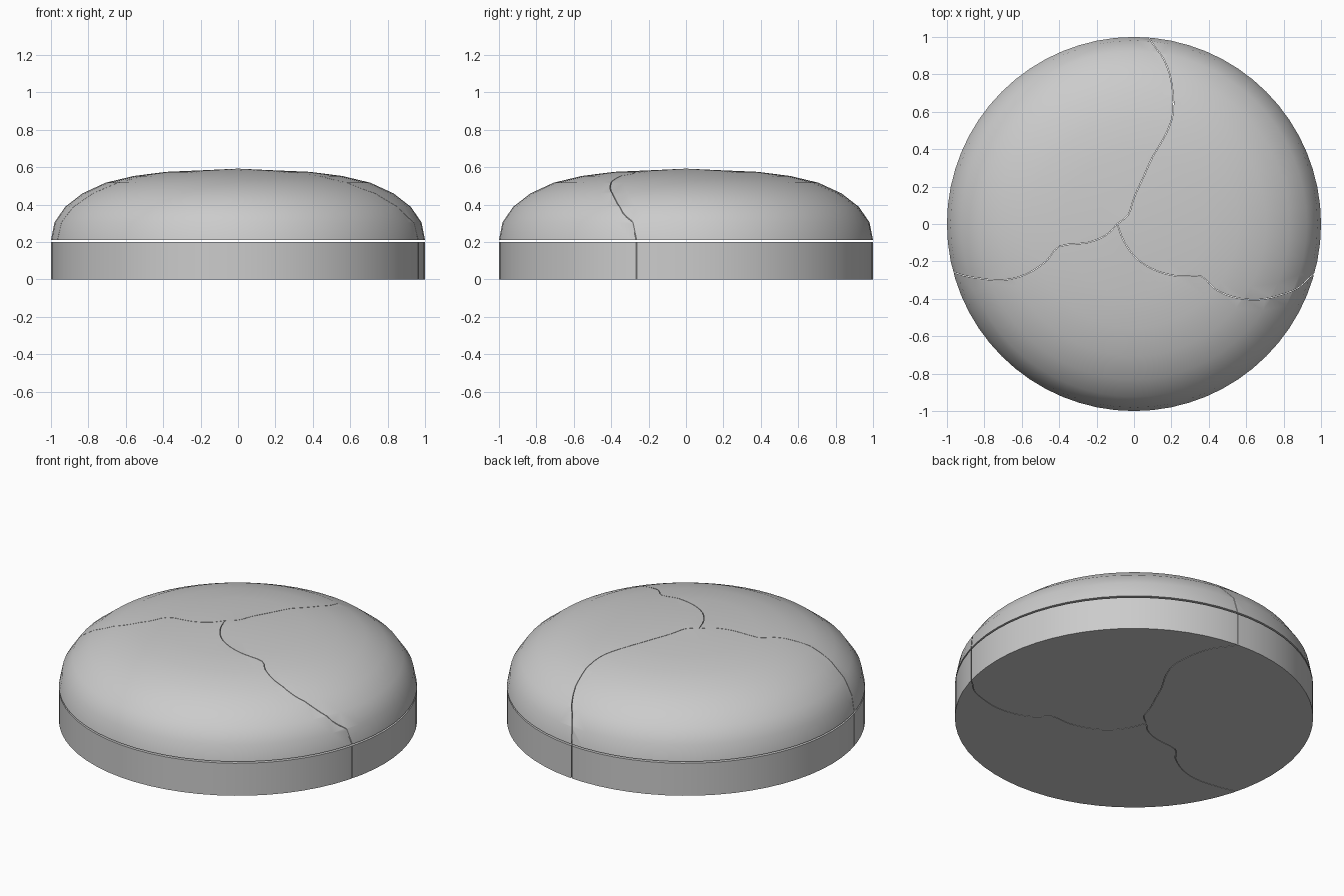
import bpy, bmesh, math
from mathutils import Vector

if "Cube" in bpy.data.objects:
    bpy.data.objects.remove(bpy.data.objects["Cube"])

SEG = 64
GAP = 0.0015

# seam paths from the meeting point to beyond the rim, counter-clockwise order
right_seam = [(-.09, 0), (-.05, -.1), (.02, -.19), (.12, -.25), (.24, -.28), (.36, -.28),
              (.43, -.345), (.53, -.39), (.66, -.405), (.78, -.38), (.88, -.34), (.97, -.26), (1.2, -.12)]
back_seam = [(-.09, 0), (-.03, .05), (0, .14), (.05, .25), (.1, .36), (.17, .48),
             (.21, .6), (.2, .76), (.16, .88), (.09, .98), (-.03, 1.2)]
left_seam = [(-.09, 0), (-.15, -.06), (-.25, -.1), (-.4, -.12), (-.47, -.2), (-.58, -.27),
             (-.7, -.3), (-.83, -.29), (-.96, -.26), (-1.2, -.16)]
seams = [right_seam, back_seam, left_seam]


def new_object(name, bm):
    bmesh.ops.recalc_face_normals(bm, faces=bm.faces[:])
    me = bpy.data.meshes.new(name)
    bm.to_mesh(me)
    bm.free()
    ob = bpy.data.objects.new(name, me)
    bpy.context.collection.objects.link(ob)
    return ob


def smooth_path(pts, n=3):
    v = [Vector(p) for p in pts]
    v = [2 * v[0] - v[1]] + v + [2 * v[-1] - v[-2]]
    out = []
    for a, b, c, d in zip(v, v[1:], v[2:], v[3:]):
        for k in range(n):
            t = k / n
            out.append(.5 * (2 * b + (c - a) * t + (2 * a - 5 * b + 4 * c - d) * t * t
                             + (3 * b - a - 3 * c + d) * t ** 3))
    return out + [v[-2]]


def turned(name, profile):
    """Closed solid of revolution from (radius, height) points."""
    bm = bmesh.new()
    rings = []
    for r, z in profile:
        if r == 0:
            rings.append([bm.verts.new((0, 0, z))] * SEG)
        else:
            rings.append([bm.verts.new((r * math.cos(math.tau * i / SEG),
                                        r * math.sin(math.tau * i / SEG), z)) for i in range(SEG)])
    bm.faces.new(rings[0][::-1])
    for a, b in zip(rings, rings[1:]):
        for i in range(SEG):
            j = (i + 1) % SEG
            bm.faces.new(list(dict.fromkeys((a[i], a[j], b[j], b[i]))))
    if profile[-1][0]:
        bm.faces.new(rings[-1])
    return new_object(name, bm)


def sector(name, s0, s1):
    """Tall prism between two seams, shrunk slightly to leave a gap."""
    a, b = smooth_path(s0), smooth_path(s1)
    t0 = math.atan2(a[-1].y, a[-1].x)
    t1 = math.atan2(b[-1].y, b[-1].x)
    span = (t1 - t0) % math.tau
    arc = [Vector((1.3 * math.cos(t0 + span * k / 12), 1.3 * math.sin(t0 + span * k / 12)))
           for k in range(13)]
    loop = a + arc + b[:0:-1]
    bm = bmesh.new()
    verts = []
    for i, p in enumerate(loop):
        d = (loop[(i + 1) % len(loop)] - loop[i - 1]).normalized()
        verts.append(bm.verts.new((p.x - d.y * GAP, p.y + d.x * GAP, -.5)))
    f = bm.faces.new(verts)
    ext = bmesh.ops.extrude_face_region(bm, geom=[f])
    for v in ext['geom']:
        if isinstance(v, bmesh.types.BMVert):
            v.co.z = 1.2
    bmesh.ops.triangulate(bm, faces=[g for g in bm.faces if len(g.verts) > 4])
    ob = new_object(name, bm)
    ob.hide_render = True
    return ob


dome = [(1, .21), (.981, .305), (.924, .388), (.831, .46), (.707, .517),
        (.556, .553), (.383, .575), (.195, .583), (0, .592)]
base = [(1, 0), (1, .2)]

# three lids over three trays, each cut along the seams
for i, side in enumerate(("right", "left", "front")):
    cutter = sector("cutter_" + side, seams[i], seams[(i + 1) % 3])
    for part, profile in (("lid", dome), ("tray", base)):
        ob = turned(f"{part}_{side}", profile)
        m = ob.modifiers.new("cut", 'BOOLEAN')
        m.operation, m.solver, m.object = 'INTERSECT', 'EXACT', cutter
        bpy.ops.object.select_all(action='DESELECT')
        bpy.context.view_layer.objects.active = ob
        ob.select_set(True)
        bpy.ops.object.modifier_apply(modifier=m.name)
        bpy.ops.object.shade_smooth_by_angle(angle=math.radians(35))
    bpy.data.objects.remove(cutter)
